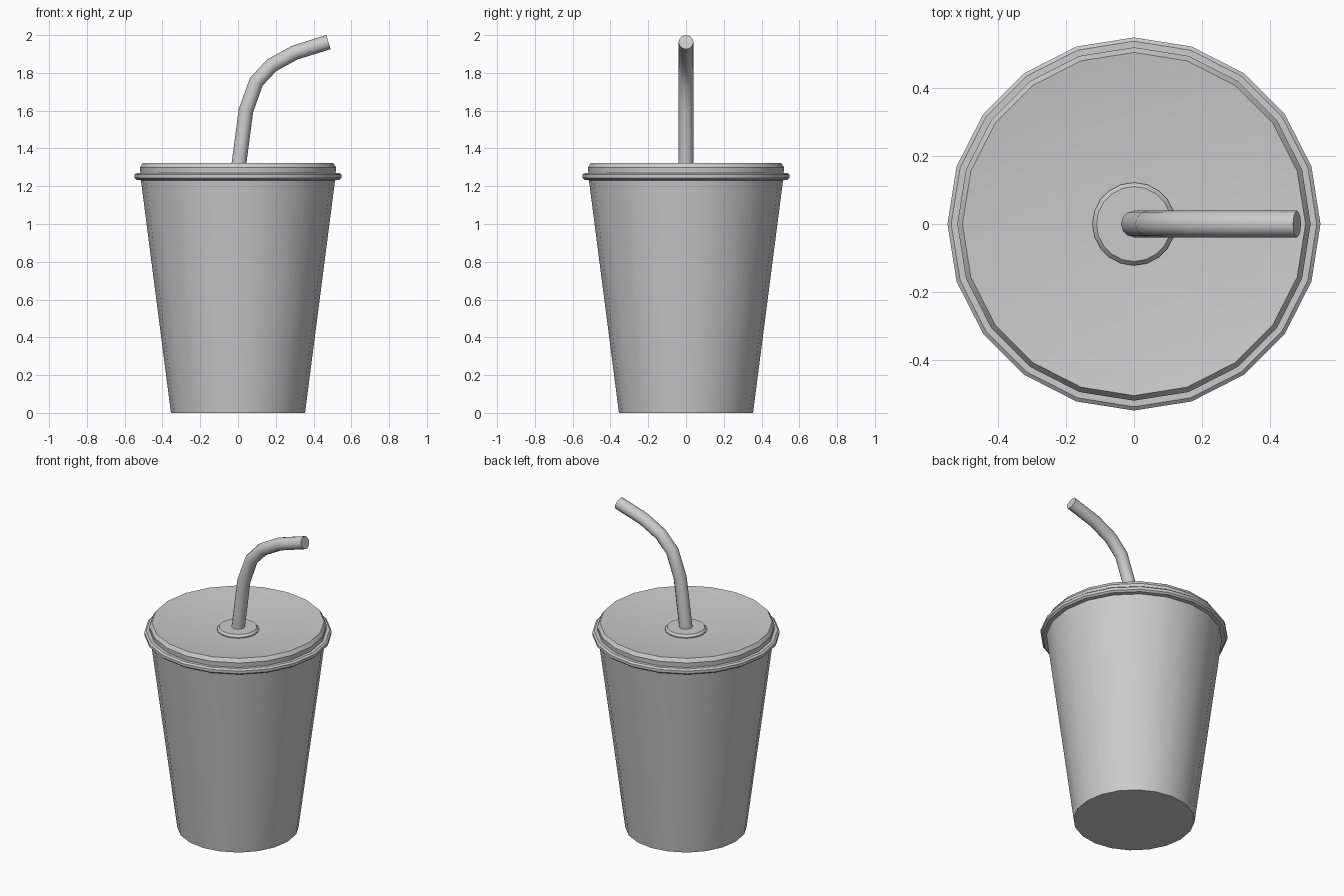
import bpy, bmesh, math

if "Cube" in bpy.data.objects:
    bpy.data.objects.remove(bpy.data.objects["Cube"])

SIDES = 20


def smooth(ob, angle=35):
    bpy.ops.object.select_all(action='DESELECT')
    ob.select_set(True)
    bpy.context.view_layer.objects.active = ob
    bpy.ops.object.shade_smooth_by_angle(angle=math.radians(angle))


def lathe(name, profile, angle=35):
    """Spin an (r, z) profile round the z axis."""
    bm = bmesh.new()
    verts = [bm.verts.new((r, 0, z)) for r, z in profile]
    edges = [bm.edges.new(p) for p in zip(verts, verts[1:])]
    bmesh.ops.spin(bm, geom=verts + edges, axis=(0, 0, 1), cent=(0, 0, 0),
                   angle=math.tau, steps=SIDES, use_duplicate=False)
    bmesh.ops.remove_doubles(bm, verts=bm.verts, dist=1e-4)
    bmesh.ops.recalc_face_normals(bm, faces=bm.faces)
    mesh = bpy.data.meshes.new(name)
    bm.to_mesh(mesh)
    bm.free()
    ob = bpy.data.objects.new(name, mesh)
    bpy.context.collection.objects.link(ob)
    smooth(ob, angle)
    return ob


# Tapered cup, closed under the lid
lathe("cup", [(0, 0), (0.355, 0), (0.515, 1.24), (0, 1.24)])

# Lid: dished top, bevelled rim, rolled lip that grips the cup
lathe("lid", [(0, 1.258), (0.504, 1.323), (0.519, 1.30), (0.517, 1.27),
              (0.537, 1.27), (0.548, 1.261), (0.548, 1.244),
              (0.537, 1.234), (0.512, 1.231), (0, 1.231)], 30)

# Raised collar around the straw hole
lathe("straw_collar", [(0, 1.255), (0.122, 1.255), (0.122, 1.28),
                       (0.11, 1.294), (0, 1.294)], 30)

# Bent straw
path = [(0, 1.28), (0.042, 1.60), (0.097, 1.753), (0.178, 1.84),
        (0.30, 1.907), (0.479, 1.963)]
curve = bpy.data.curves.new("straw", 'CURVE')
curve.dimensions = '3D'
curve.bevel_depth = 0.039
curve.bevel_resolution = 4
curve.use_fill_caps = True
spline = curve.splines.new('POLY')
spline.points.add(len(path) - 1)
for point, (x, z) in zip(spline.points, path):
    point.co = (x, 0, z, 1)
straw = bpy.data.objects.new("straw", curve)
bpy.context.collection.objects.link(straw)
bpy.ops.object.select_all(action='DESELECT')
straw.select_set(True)
bpy.context.view_layer.objects.active = straw
bpy.ops.object.convert(target='MESH')
straw = bpy.context.object
bm = bmesh.new()
bm.from_mesh(straw.data)
bmesh.ops.remove_doubles(bm, verts=bm.verts, dist=1e-4)
bmesh.ops.recalc_face_normals(bm, faces=bm.faces)
bm.to_mesh(straw.data)
bm.free()
smooth(straw, 40)
